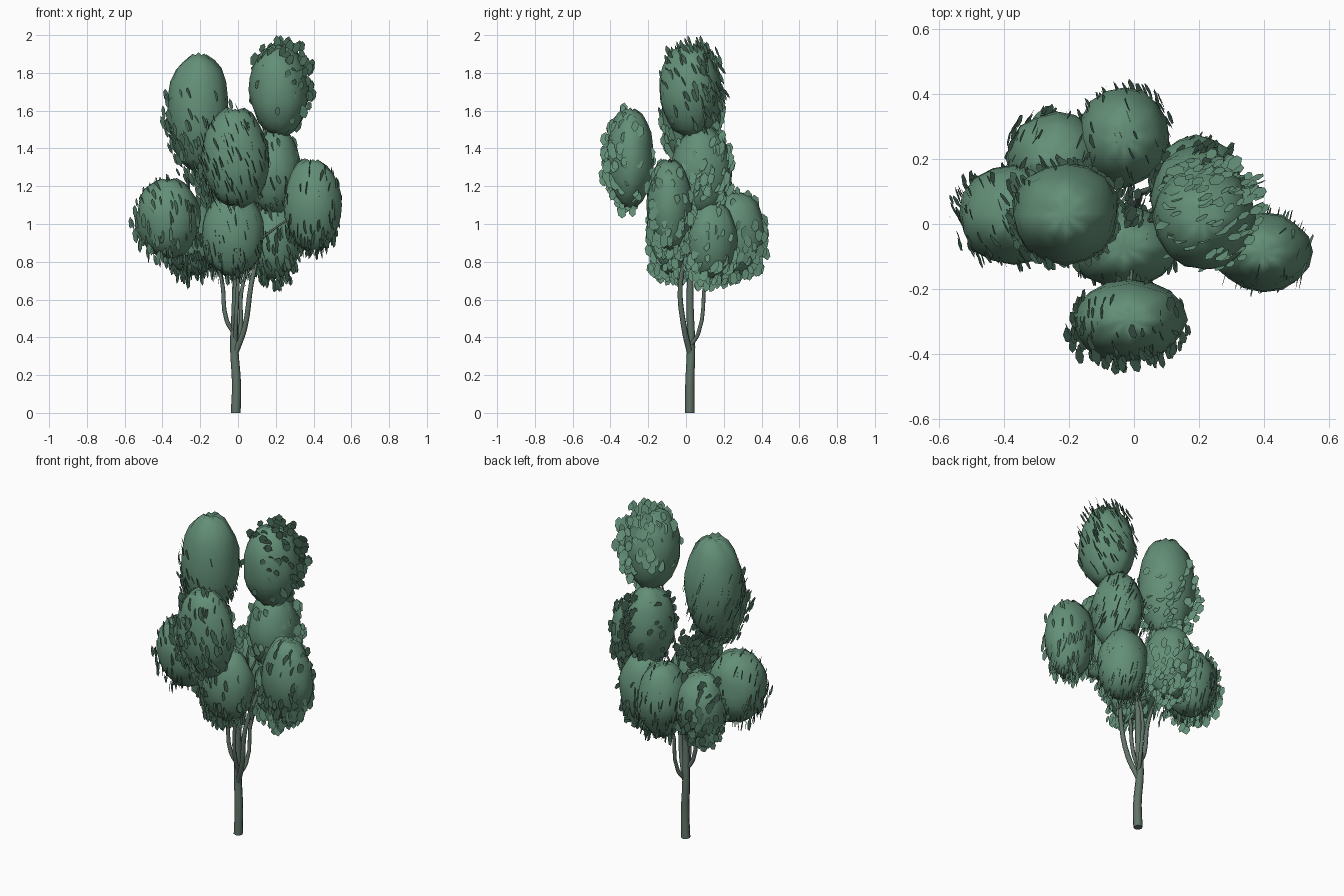
import bpy, bmesh, math, random
from mathutils import Vector, noise

random.seed(4)
if "Cube" in bpy.data.objects:
    bpy.data.objects.remove(bpy.data.objects["Cube"])


def material(name, rgb):
    m = bpy.data.materials.new(name)
    m.use_nodes = True
    m.diffuse_color = (*rgb, 1)
    m.node_tree.nodes["Principled BSDF"].inputs["Base Color"].default_value = (*rgb, 1)
    return m


GREEN = material("foliage green", (0.125, 0.275, 0.185))
BARK = material("grey green bark", (0.12, 0.175, 0.14))


def finish(bm, name, smooth):
    me = bpy.data.meshes.new(name)
    bm.to_mesh(me)
    bm.free()
    me.materials.append(GREEN)
    for p in me.polygons:
        p.use_smooth = smooth
    bpy.context.collection.objects.link(bpy.data.objects.new(name, me))


def crown(name, centre, radii):
    """Lumpy egg with puckered poles."""
    bm = bmesh.new()
    bmesh.ops.create_uvsphere(bm, u_segments=16, v_segments=12, radius=1)
    for v in bm.verts:
        n = v.co.copy()
        lump = 1.01 + 0.09 * noise.noise(n * 1.9 + Vector(centre) * 9)
        ring = math.hypot(n.x, n.y)
        fold = 0.035 * math.cos(math.atan2(n.y, n.x) * 8) * (1.1 - ring) * min(1, ring * 3)
        dent = 0.06 if ring < 0.1 else 0
        v.co = Vector(centre) + Vector([n[i] * radii[i] * (lump + fold - dent) for i in range(3)])
    finish(bm, name, True)


def leaves(name, centre, radii, facing, bias, count, inner=0.9):
    """Flat six-sided leaves, nearly parallel, straying furthest on the bias side."""
    bm = bmesh.new()
    bias = Vector(bias)
    for _ in range(count):
        d = Vector([random.gauss(0, 1) for _ in range(3)]).normalized() + bias * 0.8
        d.normalize()
        reach = random.uniform(inner, 1.08) + max(0, d.dot(bias)) * random.uniform(0, 0.32)
        p = Vector(centre) + Vector([d[i] * radii[i] * reach for i in range(3)])
        n = (Vector(facing).normalized() + Vector([random.gauss(0, 0.1) for _ in range(3)])).normalized()
        up = Vector((random.gauss(0, 0.2), random.gauss(0, 0.2), 1))
        up = (up - n * up.dot(n)).normalized()
        side = n.cross(up)
        size = random.uniform(0.023, 0.042)
        p.z = min(p.z, 2 - size)
        outline = [(0, 1), (0.55, 0.5), (0.6, -0.4), (0.1, -1), (-0.5, -0.6), (-0.6, 0.4)]
        bm.faces.new([bm.verts.new(p + (side * a + up * b) * size) for a, b in outline])
    finish(bm, name, False)


# Crown clumps: name, centre, radii, leaf facing, side where leaves gather
CLUMPS = [
    ("upper_right", (-0.21, 0.03, 1.60), (0.165, 0.155, 0.30), (0.8, 0.45, 0.3), (-0.3, 0.2, -0.8)),
    ("upper_left", (0.215, 0.02, 1.71), (0.155, 0.165, 0.24), (-0.4, 0.9, 0.35), (0.6, 0.5, 0.4)),
    ("front", (-0.015, -0.295, 1.35), (0.175, 0.125, 0.26), (1, 0.1, 0.3), (-0.2, -0.6, -0.2)),
    ("right", (-0.37, 0.03, 1.03), (0.17, 0.155, 0.21), (0.9, 0.4, 0.1), (-0.4, 0, -0.4)),
    ("front_low", (-0.03, -0.07, 0.95), (0.165, 0.125, 0.22), (1, 0.1, 0.15), (0.1, -0.2, -0.9)),
    ("left", (0.395, -0.085, 1.10), (0.15, 0.12, 0.24), (0.95, -0.3, 0), (0.1, -0.1, -0.5)),
    ("back", (-0.03, 0.265, 0.95), (0.14, 0.15, 0.22), (0.95, 0.4, 0.1), (0.1, 0.3, -0.6)),
    ("left_middle", (0.19, 0.08, 1.28), (0.14, 0.155, 0.23), (0.8, -0.5, 0.3), (0.2, 0.3, -0.2)),
    ("left_low", (0.19, 0.13, 0.92), (0.14, 0.14, 0.21), (0.85, -0.5, 0.2), (0, -0.3, -0.8)),
    ("back_right", (-0.24, 0.2, 0.93), (0.15, 0.14, 0.20), (0.9, -0.45, 0.1), (-0.3, 0.3, -0.6)),
]
for name, centre, radii, facing, bias in CLUMPS:
    crown(name + "_crown", centre, radii)
    leaves(name + "_leaves", centre, radii, facing, bias, 140)

# Loose leaves filling the heart of the tree and its underside
leaves("inner_leaves", (-0.13, 0.03, 1.2), (0.16, 0.11, 0.13), (0.8, -0.5, 0.3), (0, 0, 0), 110, 0.3)
leaves("hanging_leaves", (-0.15, 0.05, 0.83), (0.17, 0.16, 0.1), (0.9, -0.4, 0.1), (0, 0, -0.4), 80, 0.3)


def limb(name, points):
    """Tapered tube through (x, y, z, radius) points."""
    cu = bpy.data.curves.new(name, "CURVE")
    cu.dimensions = "3D"
    cu.bevel_depth = 1
    cu.bevel_resolution = 2
    cu.resolution_u = 4
    cu.use_fill_caps = True
    sp = cu.splines.new("BEZIER")
    sp.bezier_points.add(len(points) - 1)
    for bp, (x, y, z, r) in zip(sp.bezier_points, points):
        bp.co = (x, y, z)
        bp.radius = r
        bp.handle_left_type = bp.handle_right_type = "AUTO"
    ob = bpy.data.objects.new(name, cu)
    bpy.context.collection.objects.link(ob)
    cu.materials.append(BARK)


# Trunk and main branches
limb("trunk", [(-0.012, 0.02, 0, 0.026), (-0.008, 0.02, 0.15, 0.024), (-0.02, 0.027, 0.35, 0.022),
               (-0.015, 0.022, 0.55, 0.019), (-0.01, 0.02, 0.8, 0.016), (0, 0, 1.1, 0.012)])
limb("right_branch", [(-0.02, 0.025, 0.42, 0.012), (-0.06, 0.015, 0.49, 0.012),
                      (-0.085, 0.02, 0.7, 0.011), (-0.14, 0.05, 0.9, 0.008)])
limb("left_branch", [(-0.012, 0.02, 0.32, 0.016), (0.035, -0.01, 0.45, 0.015),
                     (0.07, -0.03, 0.68, 0.013), (0.13, 0.03, 0.95, 0.01), (0.19, 0.06, 1.3, 0.008)])
limb("back_branch", [(-0.01, 0.025, 0.36, 0.012), (0.01, 0.065, 0.42, 0.011),
                     (0.03, 0.1, 0.7, 0.01), (0.15, 0.13, 0.9, 0.007)])
limb("front_branch", [(-0.015, 0.02, 0.38, 0.012), (-0.01, -0.02, 0.5, 0.011),
                      (0, -0.04, 0.75, 0.01), (-0.02, -0.2, 1.2, 0.007)])

# Thin twigs reaching the outer clumps
HUB = Vector((0, 0.01, 0.8))
for name, centre, *_ in CLUMPS:
    mid = HUB.lerp(Vector(centre), 0.5)
    limb(name + "_twig", [(*HUB, 0.008), (mid.x * 0.8, mid.y * 0.8, mid.z, 0.006), (*centre, 0.004)])
